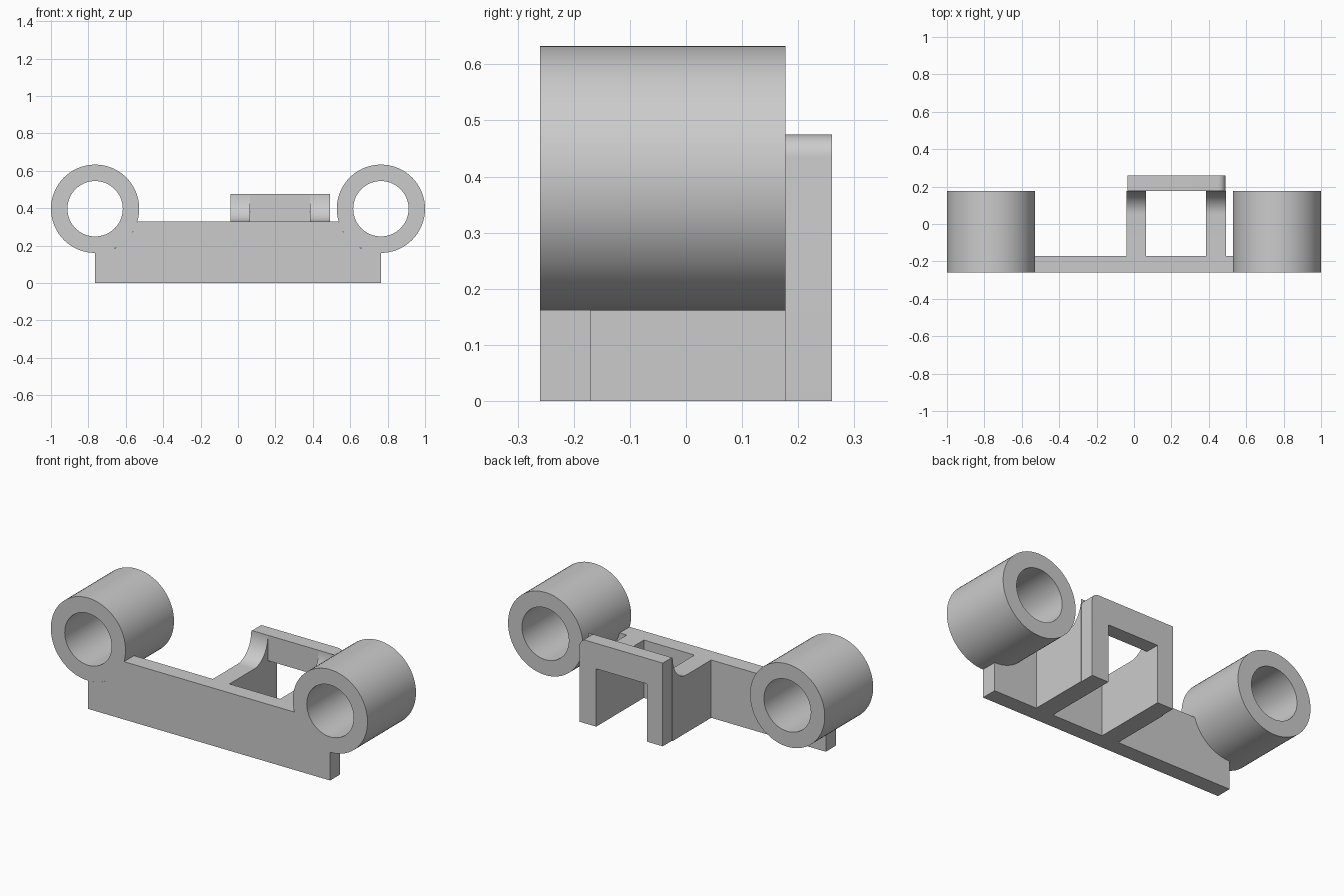
import bpy, bmesh, math

cube = bpy.data.objects.get("Cube")
if cube:
    bpy.data.objects.remove(cube, do_unlink=True)

grey = bpy.data.materials.new("light_grey")
grey.use_nodes = True
colour = (0.6, 0.6, 0.6, 1)
grey.diffuse_color = colour
grey.node_tree.nodes["Principled BSDF"].inputs["Base Color"].default_value = colour

FRONT, PLATE_BACK, MID, BACK = -0.26, -0.17, 0.177, 0.26
TUBE_X, TUBE_Z, OUTER, BORE = 0.764, 0.397, 0.236, 0.148
DECK, TOP = 0.33, 0.475


def arc(cx, cy, rx, ry, start, end, steps=16):
    """Points along an elliptical arc, angles in degrees."""
    angles = [math.radians(start + (end - start) * i / steps) for i in range(steps + 1)]
    return [(cx + rx * math.cos(a), cy + ry * math.sin(a)) for a in angles]


def extrude(name, profile, place, depth):
    """Extrude a closed profile; place maps profile points into space."""
    bm = bmesh.new()
    face = bm.faces.new([bm.verts.new(place(u, v)) for u, v in profile])
    new = bmesh.ops.extrude_face_region(bm, geom=[face])["geom"]
    bmesh.ops.translate(bm, vec=depth, verts=[g for g in new if isinstance(g, bmesh.types.BMVert)])
    return finish(name, bm)


def finish(name, bm):
    bmesh.ops.recalc_face_normals(bm, faces=bm.faces)
    mesh = bpy.data.meshes.new(name)
    bm.to_mesh(mesh)
    bm.free()
    mesh.materials.append(grey)
    obj = bpy.data.objects.new(name, mesh)
    bpy.context.collection.objects.link(obj)
    bpy.ops.object.select_all(action='DESELECT')
    obj.select_set(True)
    bpy.context.view_layer.objects.active = obj
    bpy.ops.object.shade_smooth_by_angle(angle=math.radians(30))
    return obj


def tube(name, x):
    """Hollow cylinder along y."""
    n = 72
    bm = bmesh.new()
    rings = []
    for r, y in ((OUTER, FRONT), (OUTER, MID), (BORE, MID), (BORE, FRONT)):
        rings.append([bm.verts.new((x + px, y, TUBE_Z + pz))
                      for px, pz in arc(0, 0, r, r, 0, 360, n)[:-1]])
    for k in range(4):
        a, b = rings[k], rings[(k + 1) % 4]
        for i in range(n):
            j = (i + 1) % n
            bm.faces.new((a[i], a[j], b[j], b[i]))
    return finish(name, bm)


# Two mounting tubes
tube("left_tube", TUBE_X)
tube("right_tube", -TUBE_X)

# Front plate, its upper corners following the tubes
deck_angle = math.degrees(math.asin((DECK - TUBE_Z) / OUTER))
corner = arc(TUBE_X, TUBE_Z, OUTER, OUTER, 270, 180 - deck_angle)
plate = [(-TUBE_X, 0), (TUBE_X, 0)] + corner + [(-x, z) for x, z in reversed(corner)]
extrude("front_plate", plate, lambda u, v: (u, FRONT, v), (0, PLATE_BACK - FRONT, 0))

# Two arms sweeping up into the rear frame
rise = TOP - DECK
arm = [(PLATE_BACK, 0), (MID, 0)] + arc(MID - 0.125, TOP, 0.125, rise, 0, -90) + [(PLATE_BACK, DECK)]
for name, x0, x1 in (("right_arm", -0.04, 0.065), ("left_arm", 0.385, 0.493)):
    extrude(name, arm, lambda u, v: (x0, u, v), (x1 - x0, 0, 0))

# Rear frame, open at the bottom, with one rounded top corner
r = 0.04
frame = [(-0.035, 0), (0.065, 0), (0.065, DECK), (0.385, DECK), (0.385, 0), (0.49, 0)]
frame += arc(0.49 - r, TOP - r, r, r, 0, 90, 8) + [(-0.035, TOP)]
extrude("rear_frame", frame, lambda u, v: (u, MID, v), (0, BACK - MID, 0))
